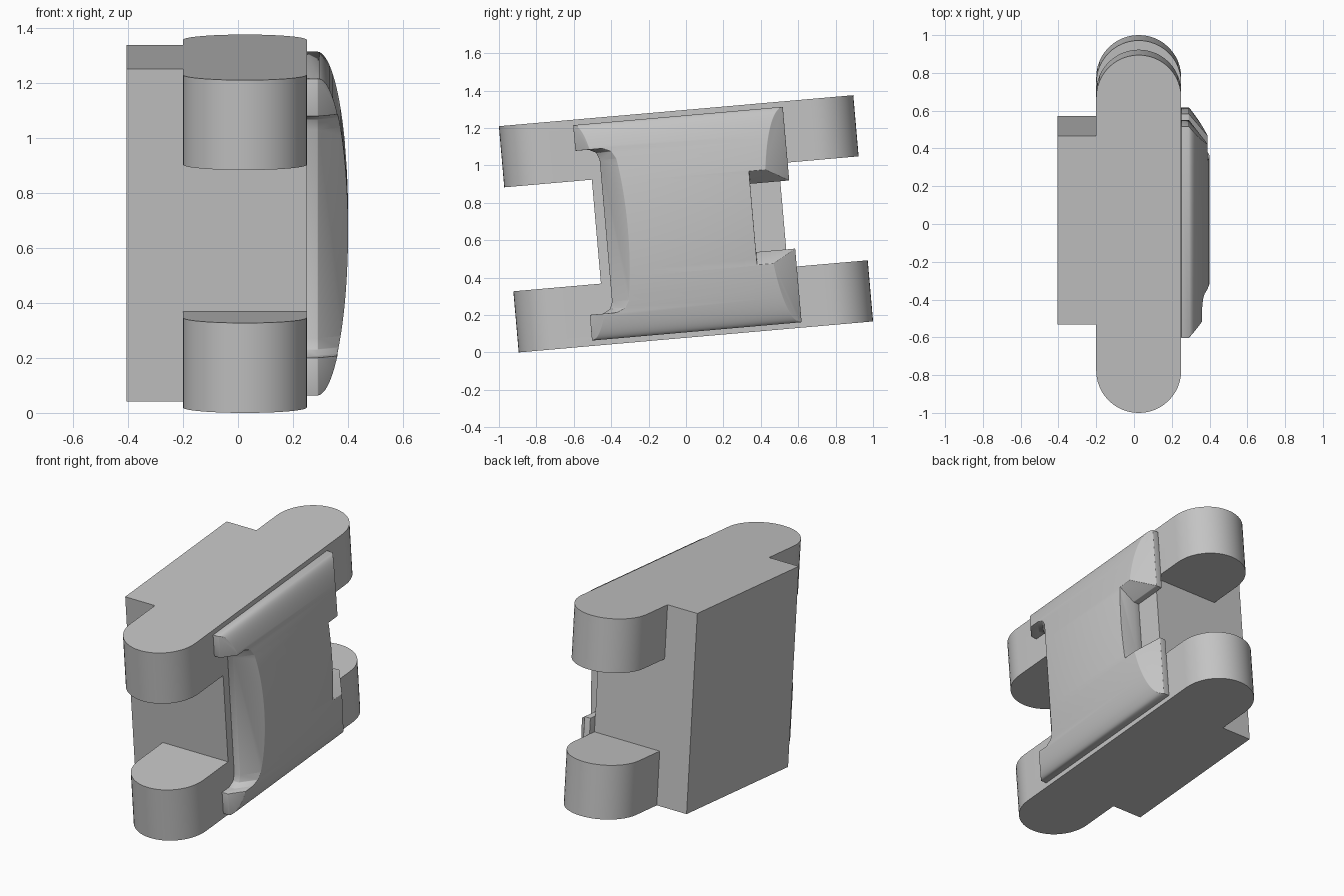
import bpy, bmesh, math
from mathutils import Vector

cube = bpy.data.objects.get("Cube")
if cube:
    bpy.data.objects.remove(cube, do_unlink=True)

TILT, MID_Z = math.radians(5), 0.6875
HALF_H, ARM_IN = 0.607, 0.279            # half height, inner face of the arms
BACK, FRONT = 0.522, -0.481              # core ends along y

grey = bpy.data.materials.new("plain grey")
grey.use_nodes = True
colour = (0.55, 0.55, 0.55, 1)
grey.diffuse_color = colour
grey.node_tree.nodes["Principled BSDF"].inputs["Base Color"].default_value = colour


def loft(name, rings):
    """Closed solid through matching rings of points, capped at both ends."""
    bm = bmesh.new()
    loops = [[bm.verts.new(p) for p in ring] for ring in rings]
    n = len(loops[0])
    for a, b in zip(loops, loops[1:]):
        for i in range(n):
            j = (i + 1) % n
            bm.faces.new((a[i], a[j], b[j], b[i]))
    bm.faces.new(loops[0])
    bm.faces.new(loops[-1])
    bmesh.ops.recalc_face_normals(bm, faces=bm.faces)
    mesh = bpy.data.meshes.new(name)
    bm.to_mesh(mesh)
    bm.free()
    mesh.materials.append(grey)
    obj = bpy.data.objects.new(name, mesh)
    bpy.context.scene.collection.objects.link(obj)
    return obj


def box(name, x0, x1, y0, y1, z0, z1):
    return loft(name, [[(x0, y0, z), (x1, y0, z), (x1, y1, z), (x0, y1, z)] for z in (z0, z1)])


def bake(obj):
    deps = bpy.context.evaluated_depsgraph_get()
    mesh = bpy.data.meshes.new_from_object(obj.evaluated_get(deps))
    obj.modifiers.clear()
    obj.data = mesh


def cut(obj, tool, operation):
    mod = obj.modifiers.new("cut", 'BOOLEAN')
    mod.operation, mod.solver, mod.object = operation, 'EXACT', tool
    bake(obj)
    bpy.data.objects.remove(tool, do_unlink=True)


def finish(obj, angle):
    obj.rotation_euler.x = TILT
    obj.location.z = MID_Z
    bpy.ops.object.select_all(action='DESELECT')
    obj.select_set(True)
    bpy.context.view_layer.objects.active = obj
    bpy.ops.object.shade_smooth_by_angle(angle=math.radians(angle))


# Body: round-ended bar with a slab on one side, seen from above
R, CX, END, STEPS = 0.225, 0.025, 0.726, 24


def round_end(start, y):
    turns = [start + math.pi * i / STEPS for i in range(STEPS + 1)]
    return [(CX + R * math.cos(t), y + R * math.sin(t)) for t in turns]


outline = round_end(0, END)
outline += [(CX - R, BACK), (-0.405, BACK), (-0.405, FRONT), (CX - R, FRONT)]
outline += round_end(math.pi, -END)
body = loft("body", [[(x, y, z) for x, y in outline] for z in (-HALF_H, HALF_H)])

# Gaps between the upper and lower arms
for y0, y1 in ((BACK, 1.2), (-1.2, FRONT)):
    cut(body, box("gap_cutter", -0.3, 0.4, y0, y1, -ARM_IN, ARM_IN), 'DIFFERENCE')
finish(body, 30)

# Side panel outline: y, z, then the inward slope of each corner
half = [
    (0.57, 0.62, -0.16, 0), (0.57, 0.183, -0.16, 0.09), (0.36, 0.183, 0, 0.09),
]
front_half = [
    (-0.43, 0.38, 0.14, 0), (-0.445, 0.42, 0.14, 0), (-0.485, 0.44, 0.14, 0),
    (-0.555, 0.44, 0.14, 0), (-0.555, 0.62, 0.14, 0),
]


def mirrored(points):
    return [(y, -z, dy, -dz) for y, z, dy, dz in reversed(points)]


shape = half + mirrored(half) + mirrored(front_half) + front_half
rings = [[(x, y + k * dy, z + k * dz) for y, z, dy, dz in shape]
         for x, k in ((0.2, 0), (0.29, 0), (0.42, 1))]
panel = loft("side_panel", rings)

# Domed face of the panel: half ellipse running along the body
DOME = 48
arc = [(0.29 + 0.11 * math.sin(math.pi * i / DOME), 0.578 * math.cos(math.pi * i / DOME))
       for i in range(DOME + 1)]
section = [(0.25, 0.578)] + arc + [(0.25, -0.578)]
dome = loft("dome_cutter", [[(x, y, z) for x, z in section] for y in (-0.8, 0.8)])
cut(panel, dome, 'INTERSECT')

# Softened panel edges
soft = panel.modifiers.new("soft", 'BEVEL')
soft.width, soft.segments = 0.012, 3
soft.limit_method, soft.angle_limit = 'ANGLE', math.radians(30)
bake(panel)
finish(panel, 35)
